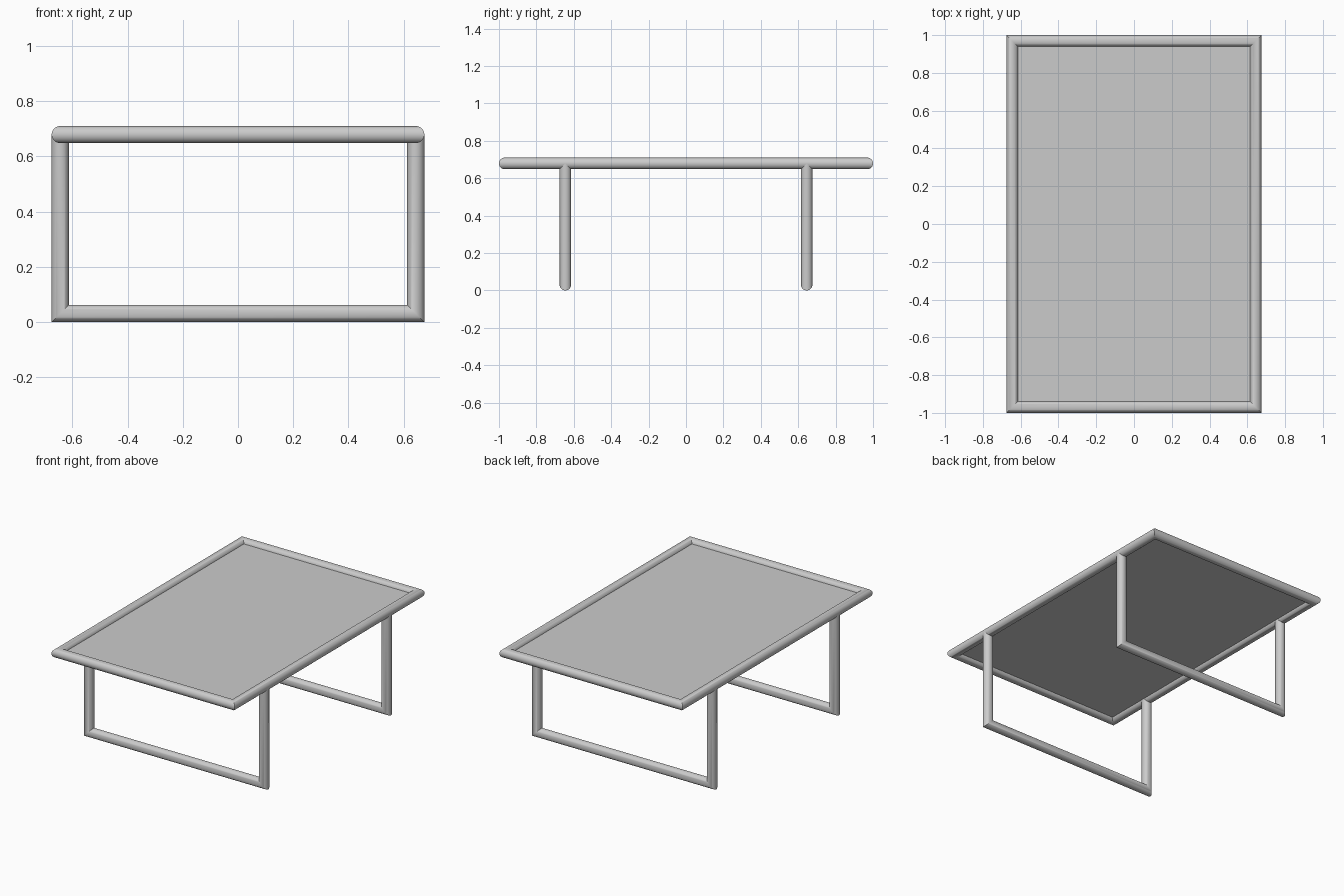
import bpy, bmesh
from math import sin, cos, pi

if "Cube" in bpy.data.objects:
    bpy.data.objects.remove(bpy.data.objects["Cube"])

R = 0.031            # tube radius
SIDES = 40
AX, AY = 0.675 - R, 1.0 - R   # tube centre lines of the top frame
TOP_Z = 0.679
LEG_Y = 0.645


def finish(name, bm, smooth=True):
    bmesh.ops.recalc_face_normals(bm, faces=bm.faces)
    mesh = bpy.data.meshes.new(name)
    bm.to_mesh(mesh)
    bm.free()
    obj = bpy.data.objects.new(name, mesh)
    bpy.context.collection.objects.link(obj)
    if smooth:
        bpy.ops.object.select_all(action='DESELECT')
        obj.select_set(True)
        bpy.context.view_layer.objects.active = obj
        bpy.ops.object.shade_smooth_by_angle(angle=0.6)
    return obj


def mitred_tube(name, ring_points, closed):
    """Bridge rings; each entry maps (outward, sideways) offsets to a point."""
    bm = bmesh.new()
    angles = [2 * pi * i / SIDES for i in range(SIDES)]
    rings = [[bm.verts.new(f(R * cos(t), R * sin(t))) for t in angles]
             for f in ring_points]
    pairs = list(zip(rings, rings[1:]))
    if closed:
        pairs.append((rings[-1], rings[0]))
    else:
        bm.faces.new(rings[0])
        bm.faces.new(rings[-1])
    for a, b in pairs:
        for i in range(SIDES):
            j = (i + 1) % SIDES
            bm.faces.new((a[i], a[j], b[j], b[i]))
    return finish(name, bm)


# rectangular tabletop frame with mitred corners
corners = [(-1, -1), (1, -1), (1, 1), (-1, 1)]
mitred_tube("top_frame", [
    lambda o, s, sx=sx, sy=sy: (sx * (AX + o), sy * (AY + o), TOP_Z + s)
    for sx, sy in corners], True)


# U-shaped legs, running up into the side rails
def leg(name, y):
    def end(sx):
        return lambda o, s: (sx * (AX + o), y + s, TOP_Z)

    def corner(sx):
        return lambda o, s: (sx * (AX + o), y + s, R - o)

    mitred_tube(name, [end(-1), corner(-1), corner(1), end(1)], False)


leg("front_leg", -LEG_Y)
leg("back_leg", LEG_Y)

# thin tabletop panel set into the frame
bm = bmesh.new()
bmesh.ops.create_cube(bm, size=1)
bmesh.ops.scale(bm, vec=(2 * AX - R, 2 * AY - R, 0.012), verts=bm.verts)
bmesh.ops.translate(bm, vec=(0, 0, TOP_Z), verts=bm.verts)
finish("tabletop_panel", bm, smooth=False)
